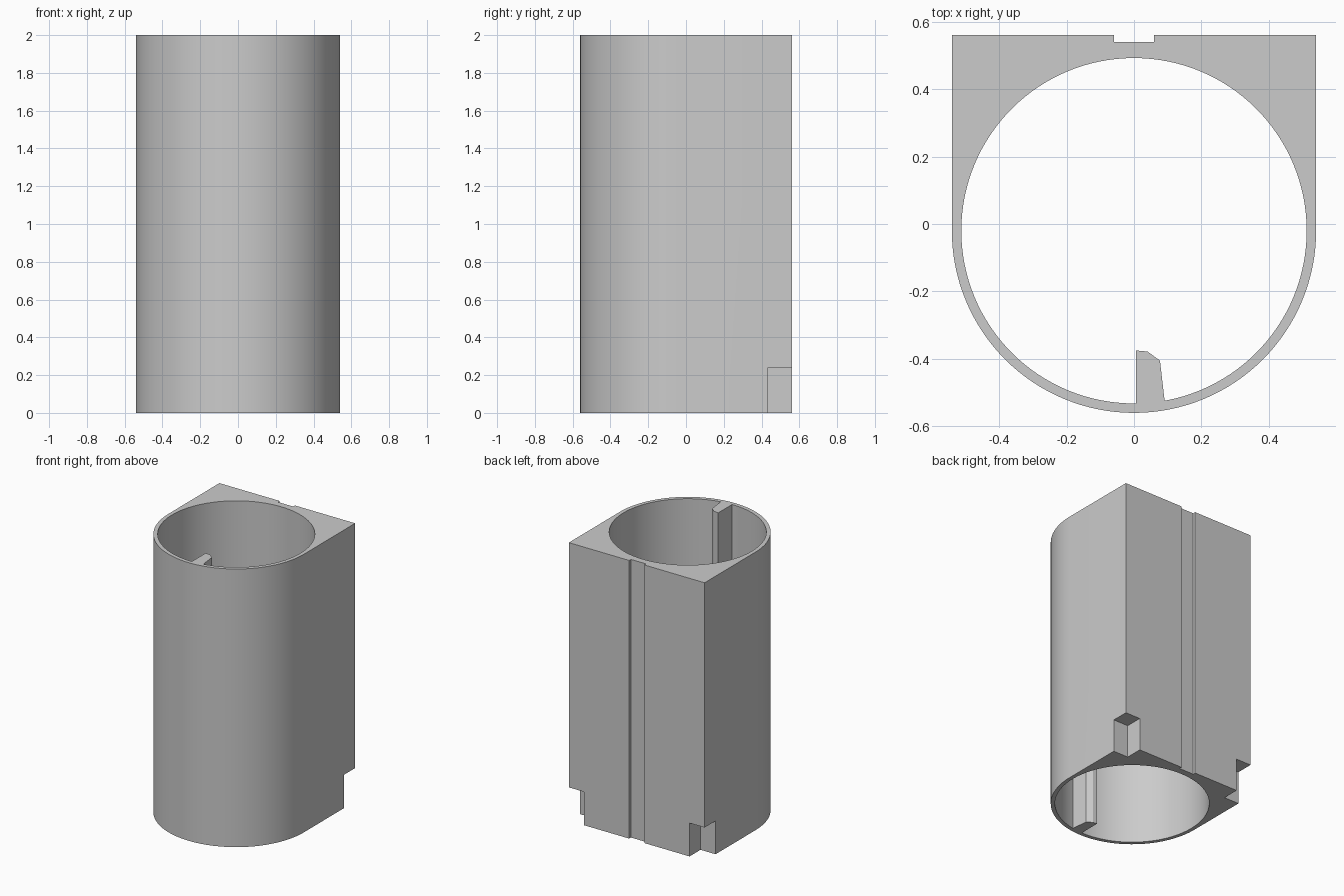
import bpy, bmesh
from math import pi, sin, cos, radians

if "Cube" in bpy.data.objects:
    bpy.data.objects.remove(bpy.data.objects["Cube"], do_unlink=True)

HEIGHT = 2.0
HALF_W, BACK = 0.54, 0.56          # half width and rear face
CENTRE_Y, BORE = -0.02, 0.512      # shared centre of shell and bore
STEPS = 64

grey = bpy.data.materials.new("plain grey")
grey.use_nodes = True
colour = (0.6, 0.6, 0.6, 1)
grey.diffuse_color = colour
grey.node_tree.nodes["Principled BSDF"].inputs["Base Color"].default_value = colour


def prism(name, outline, z0, z1):
    """Extrude a counter-clockwise outline upward from z0 to z1."""
    bm = bmesh.new()
    face = bm.faces.new([bm.verts.new((x, y, z0)) for x, y in outline])
    top = bmesh.ops.extrude_face_region(bm, geom=[face])["geom"]
    moved = [v for v in top if isinstance(v, bmesh.types.BMVert)]
    bmesh.ops.translate(bm, verts=moved, vec=(0, 0, z1 - z0))
    bmesh.ops.recalc_face_normals(bm, faces=bm.faces)
    mesh = bpy.data.meshes.new(name)
    bm.to_mesh(mesh)
    bm.free()
    mesh.materials.append(grey)
    obj = bpy.data.objects.new(name, mesh)
    bpy.context.collection.objects.link(obj)
    return obj


def arc(radius, start, end, steps):
    return [(radius * cos(a), CENTRE_Y + radius * sin(a))
            for a in (start + (end - start) * i / steps for i in range(steps + 1))]


def activate(obj):
    bpy.ops.object.select_all(action='DESELECT')
    obj.select_set(True)
    bpy.context.view_layer.objects.active = obj


def cut(obj, cutter):
    cutter.hide_render = True
    mod = obj.modifiers.new(cutter.name, 'BOOLEAN')
    mod.operation = 'DIFFERENCE'
    mod.solver = 'EXACT'
    mod.object = cutter
    activate(obj)
    bpy.ops.object.modifier_apply(modifier=mod.name)
    bpy.data.objects.remove(cutter, do_unlink=True)


# Housing: round front, square back with a shallow centre groove
GROOVE, GROOVE_Y = 0.06, 0.54
outline = arc(HALF_W, pi, 2 * pi, STEPS) + [
    (HALF_W, BACK), (GROOVE, BACK), (GROOVE, GROOVE_Y),
    (-GROOVE, GROOVE_Y), (-GROOVE, BACK), (-HALF_W, BACK)]
housing = prism("housing", outline, 0, HEIGHT)

# Through bore
cut(housing, prism("bore_cutter", arc(BORE, 0, 2 * pi, 2 * STEPS)[:-1], -0.1, HEIGHT + 0.1))

# Notches at the two lower rear corners
for side in (-1, 1):
    x0, x1 = sorted((side * 0.42, side * 0.7))
    square = [(x0, 0.435), (x1, 0.435), (x1, 0.7), (x0, 0.7)]
    cut(housing, prism("notch_cutter", square, -0.1, 0.24))

activate(housing)
bpy.ops.object.shade_smooth_by_angle(angle=radians(30))

# Guide rib inside the front wall, running the full height
prism("guide_rib", [(0.006, -0.535), (0.091, -0.526), (0.077, -0.405),
                    (0.04, -0.378), (0.006, -0.375)], 0, HEIGHT)
